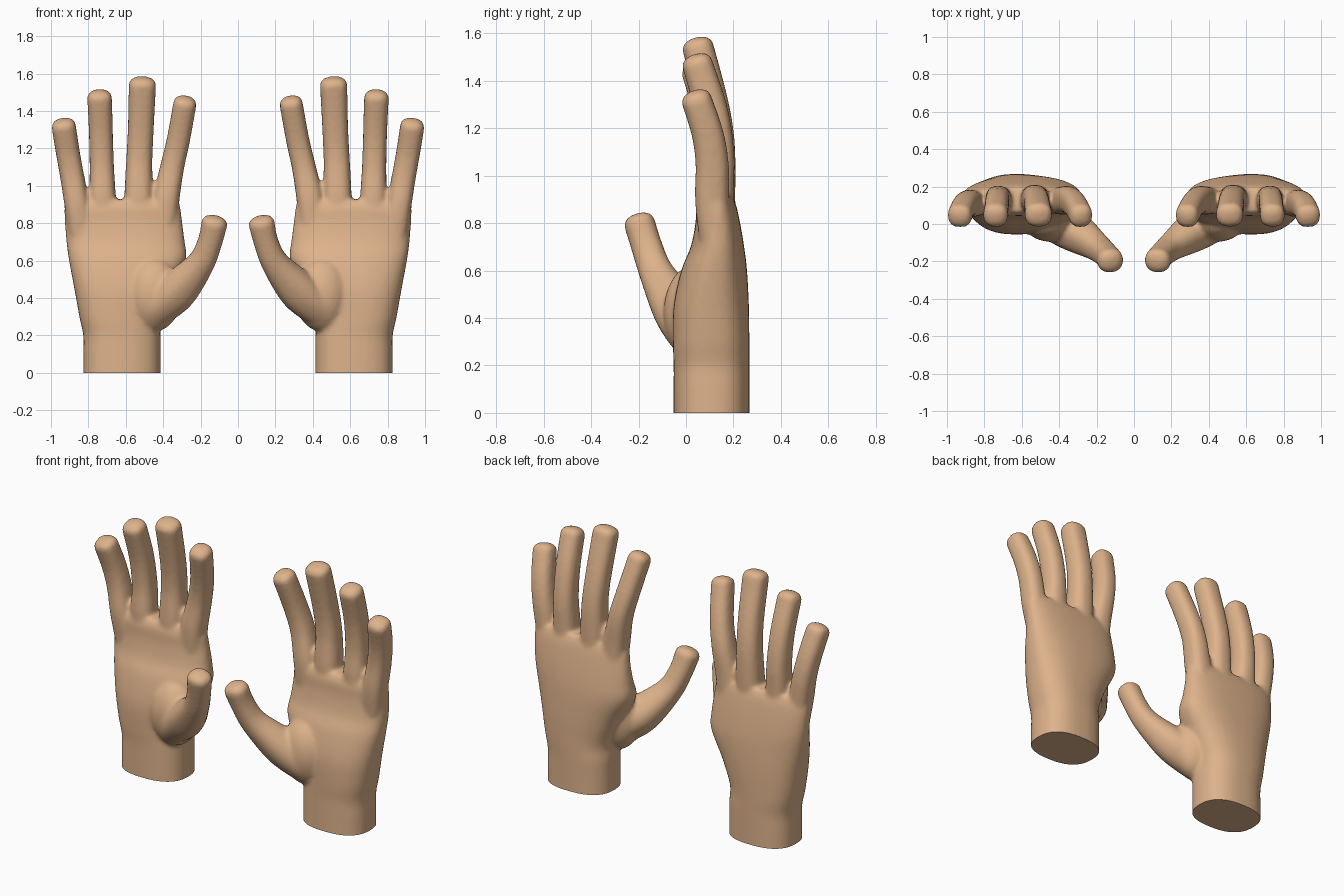
import bpy, bmesh, math
from mathutils import Vector, Matrix

if "Cube" in bpy.data.objects:
    bpy.data.objects.remove(bpy.data.objects["Cube"])

skin = bpy.data.materials.new("tan skin")
skin.diffuse_color = (0.73, 0.45, 0.26, 1)
skin.use_nodes = True
skin.node_tree.nodes["Principled BSDF"].inputs["Base Color"].default_value = skin.diffuse_color


def power(t, e):
    return math.copysign(abs(t) ** e, t)


def loft(bm, rings, n=32, e=2.5):
    """Skin superellipse rings given as (centre, u half-axis, v half-axis)."""
    loops = []
    for c, u, v in rings:
        loop = []
        for i in range(n):
            a = 2 * math.pi * i / n
            loop.append(bm.verts.new(c + u * power(math.cos(a), 2 / e) + v * power(math.sin(a), 2 / e)))
        loops.append(loop)
    for a, b in zip(loops, loops[1:]):
        for i in range(n):
            j = (i + 1) % n
            bm.faces.new((a[i], a[j], b[j], b[i]))
    bm.faces.new(loops[0][::-1])
    bm.faces.new(loops[-1])


def spline(points, steps=6):
    """Catmull-Rom curve through tuples of any length."""
    p = [points[0]] + points + [points[-1]]
    out = []
    for k in range(1, len(p) - 2):
        for s in range(steps):
            t = s / steps
            out.append([0.5 * (2 * b + (c - a) * t + (2 * a - 5 * b + 4 * c - d) * t * t
                               + (3 * b - a - 3 * c + d) * t ** 3)
                        for a, b, c, d in zip(*p[k - 1:k + 3])])
    return out + [list(points[-1])]


def digit(bm, points, dome=0.04, e=2.5):
    """Tube along x, y, z, half width, half depth with a low dome on its end."""
    pts = spline(points)
    rings = []
    for i, p in enumerate(pts):
        a, b = pts[max(i - 1, 0)], pts[min(i + 1, len(pts) - 1)]
        d = (Vector(b[:3]) - Vector(a[:3])).normalized()
        u = (Vector((1, 0, 0)) - d * d.x).normalized()
        rings.append((Vector(p[:3]), u * p[3], d.cross(u) * p[4]))
    c, u, v = rings[-1]
    for deg in (20, 40, 60, 75, 85):
        t = math.radians(deg)
        k = math.cos(t) ** 0.8
        rings.append((c + d * dome * math.sin(t), u * k, v * k))
    loft(bm, rings, e=e)


bm = bmesh.new()

# wrist and palm: z, x from/to, y from/to
palm = [(-0.08, .413, .827, -.052, .267), (0.1, .413, .827, -.052, .267),
        (0.2, .413, .827, -.052, .267), (0.3, .415, .848, -.055, .267),
        (0.45, .355, .875, -.052, .265), (0.6, .28, .903, -.02, .257),
        (0.7, .285, .917, .02, .245), (0.8, .298, .925, .04, .228),
        (0.88, .307, .928, .046, .21), (0.925, .325, .915, .065, .19)]
rings = []
for z, x0, x1, y0, y1 in spline(palm, 4):
    rings.append((Vector(((x0 + x1) / 2, (y0 + y1) / 2, z)),
                  Vector(((x1 - x0) / 2, 0, 0)), Vector((0, (y1 - y0) / 2, 0))))
loft(bm, rings, 64, 2.5)

# fingers
digit(bm, [(.40, .13, .76, .07, .07), (.384, .125, .93, .071, .075), (.352, .13, 1.1, .064, .072),
           (.318, .105, 1.25, .062, .068), (.284, .045, 1.44, .062, .065)])
digit(bm, [(.54, .13, .76, .07, .07), (.532, .13, .93, .076, .078), (.528, .133, 1.13, .07, .073),
           (.52, .11, 1.3, .069, .07), (.511, .05, 1.543, .073, .066)])
digit(bm, [(.72, .13, .76, .07, .07), (.724, .125, .93, .071, .076), (.728, .13, 1.1, .065, .073),
           (.733, .105, 1.28, .064, .07), (.74, .047, 1.473, .066, .065)])
digit(bm, [(.84, .12, .74, .065, .065), (.863, .11, .9, .065, .072), (.887, .11, 1.05, .064, .07),
           (.91, .09, 1.18, .064, .067), (.932, .044, 1.32, .065, .064)])

# thumb and the mound at its base
digit(bm, [(.50, .06, .28, .09, .09), (.43, .02, .355, .1, .11), (.32, -.04, .445, .105, .105),
           (.20, -.122, .585, .074, .074), (.15, -.165, .70, .066, .066),
           (.126, -.196, .80, .07, .066)], e=2.3)
bmesh.ops.create_uvsphere(bm, u_segments=32, v_segments=20, radius=1,
                          matrix=Matrix.Translation((.45, .03, .42)) @ Matrix.Diagonal((.15, .125, .2, 1)))
bmesh.ops.recalc_face_normals(bm, faces=bm.faces)
mesh = bpy.data.meshes.new("hand_parts")
bm.to_mesh(mesh)
bm.free()

# fuse the parts into one smooth skin
blank = bpy.data.objects.new("hand_parts", mesh)
bpy.context.collection.objects.link(blank)
m = blank.modifiers.new("fuse", 'REMESH')
m.mode = 'VOXEL'
m.voxel_size = 0.012
m = blank.modifiers.new("soften", 'SMOOTH')
m.factor = 0.5
m.iterations = 8
dg = bpy.context.evaluated_depsgraph_get()
fused = bpy.data.meshes.new_from_object(blank.evaluated_get(dg))
bpy.data.objects.remove(blank)

# one hand each side, cut flat at the wrist
for name, side in (("left_hand", 1), ("right_hand", -1)):
    bm = bmesh.new()
    bm.from_mesh(fused)
    cut = bmesh.ops.bisect_plane(bm, geom=bm.verts[:] + bm.edges[:] + bm.faces[:], dist=1e-5,
                                 plane_co=(0, 0, 0), plane_no=(0, 0, -1), clear_outer=True)
    for f in bm.faces:
        f.smooth = True
    rim = [g for g in cut["geom_cut"] if isinstance(g, bmesh.types.BMEdge)]
    cap = bmesh.ops.contextual_create(bm, geom=rim)["faces"]
    for f in cap:
        f.smooth = False
    for e in rim:
        e.smooth = False
    if side < 0:
        bmesh.ops.scale(bm, vec=(-1, 1, 1), verts=bm.verts)
    bmesh.ops.recalc_face_normals(bm, faces=bm.faces)
    me = bpy.data.meshes.new(name)
    bm.to_mesh(me)
    bm.free()
    me.materials.clear()
    me.materials.append(skin)
    bpy.context.collection.objects.link(bpy.data.objects.new(name, me))
